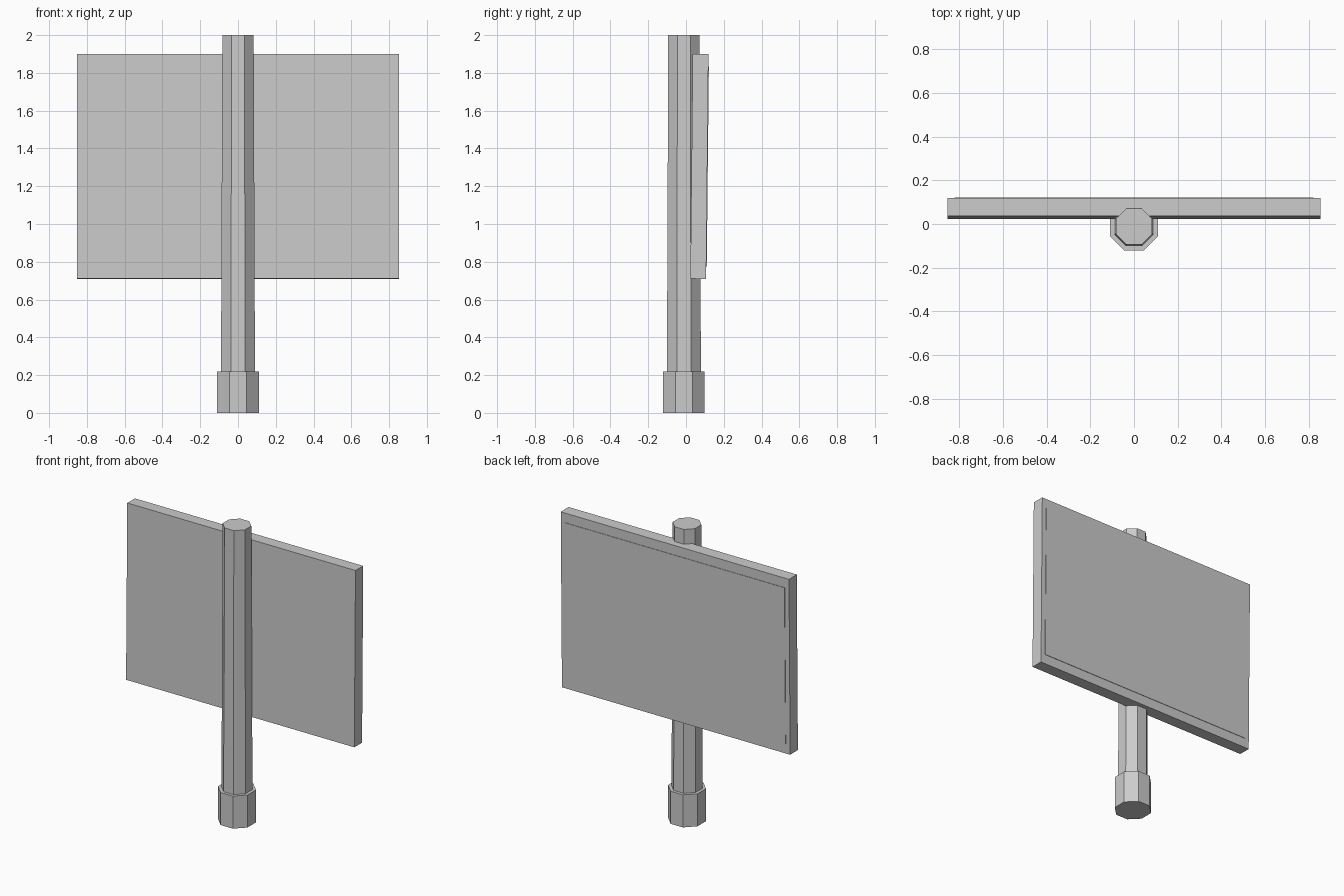
import bpy
from math import pi, cos

if "Cube" in bpy.data.objects:
    bpy.data.objects.remove(bpy.data.objects["Cube"])

POST_Y = -0.011
TILT = -0.0105


def octagon(name, half_bottom, half_top, z0, z1):
    """Tapered eight-sided prism with flats facing the axes."""
    k = 1 / cos(pi / 8)
    bpy.ops.mesh.primitive_cone_add(
        vertices=8, radius1=half_bottom * k, radius2=half_top * k,
        depth=z1 - z0, location=(0, POST_Y, (z0 + z1) / 2),
        rotation=(0, 0, pi / 8))
    bpy.context.object.name = name


def box(name, size, loc):
    """Box leaning back slightly with the board."""
    bpy.ops.mesh.primitive_cube_add(size=1, location=loc, rotation=(TILT, 0, 0))
    ob = bpy.context.object
    ob.name = name
    ob.scale = size
    bpy.ops.object.transform_apply(location=False, rotation=False, scale=True)


# Post and its thicker foot
octagon("post", 0.09, 0.083, 0.2, 2.0)
octagon("base_collar", 0.11, 0.11, 0.0, 0.22)

# Sign board behind the post, with a thin face sheet on its back
box("sign_board", (1.706, 0.083, 1.19), (0, 0.071, 1.305))
box("sign_face", (1.642, 0.02, 1.06), (0, 0.1055, 1.305))
